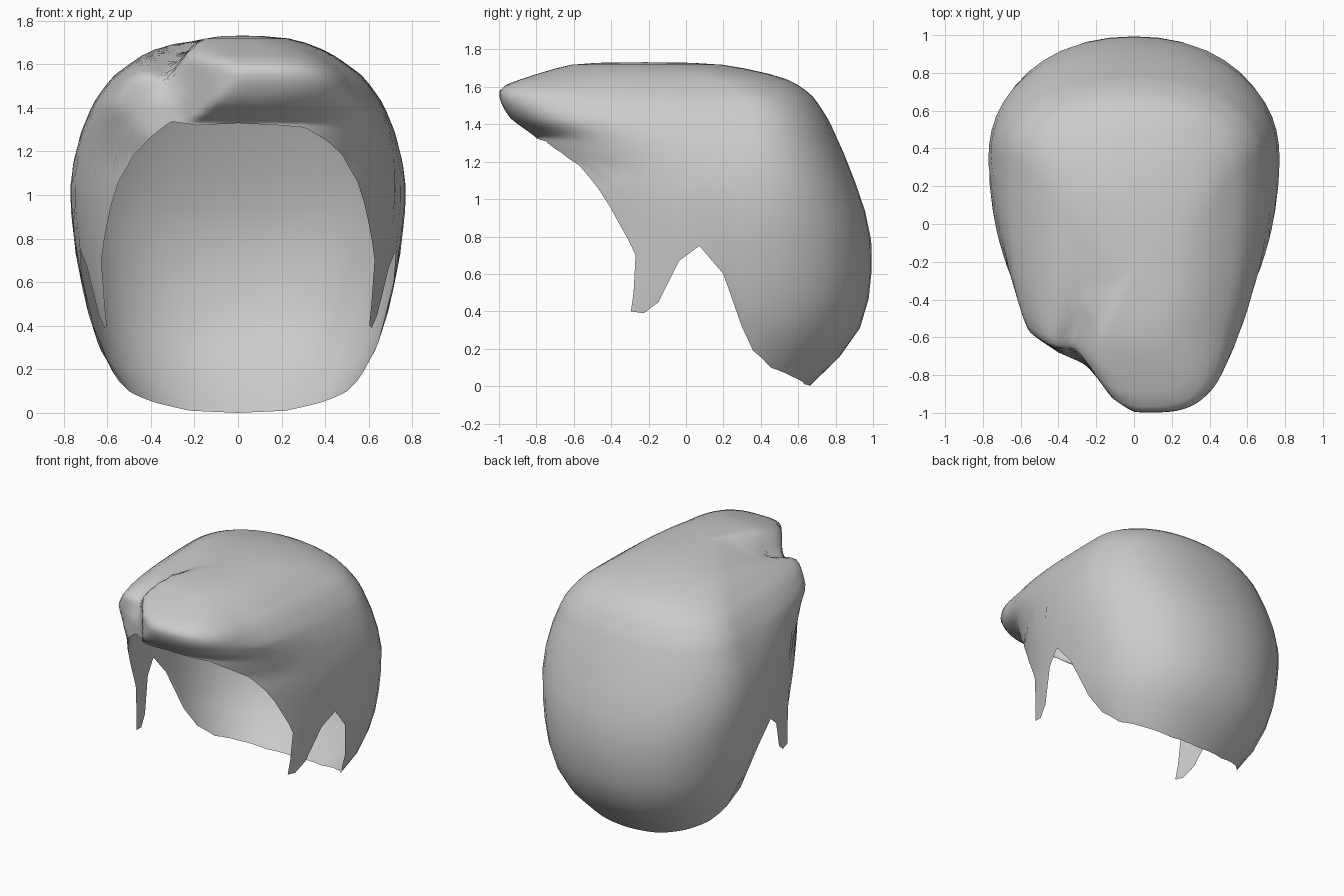
import bpy, bmesh, math
from math import sin, cos, radians, exp

if "Cube" in bpy.data.objects:
    bpy.data.objects.remove(bpy.data.objects["Cube"])


def interp(table, v):
    """Piecewise linear lookup of a row of values."""
    if v <= table[0][0]:
        return table[0][1:]
    for a, b in zip(table, table[1:]):
        if v <= b[0]:
            t = (v - a[0]) / (b[0] - a[0])
            return [p + (q - p) * t for p, q in zip(a[1:], b[1:])]
    return table[-1][1:]


def ramp(v, lo, hi):
    return min(1, max(0, (v - lo) / (hi - lo)))


# Horizontal slices of the hair volume: z, half width, front y, back y, centre y
SLICES = [
    (0.00, .42, -1.15, .66, .35), (0.13, .54, -1.15, .80, .35),
    (0.28, .63, -1.15, .92, .35), (0.40, .67, -1.12, .96, .35),
    (0.50, .70, -.95, .985, .35), (0.73, .745, -.80, 1.0, .35),
    (0.95, .77, -.80, .955, .35), (1.10, .77, -.83, .905, .35),
    (1.25, .735, -.80, .845, .35), (1.33, .71, -.80, .81, .35),
    (1.43, .66, -.94, .76, .35), (1.50, .61, -.985, .715, .33),
    (1.55, .57, -1.0, .68, .30), (1.60, .50, -1.0, .62, .24),
    (1.65, .43, -.86, .53, .15), (1.69, .345, -.73, .37, .02),
    (1.72, .24, -.62, .20, -.12), (1.73, .12, -.50, .05, -.20),
]

# Lower edge: angle from the front, height (sideburn, ear notch, nape)
HEM = [
    (0, 1.33), (15, 1.32), (24, 1.31), (32, 1.25), (39, 1.18), (45.5, 1.06),
    (52, .87), (58, .70), (61, .50), (64, .40), (67, .39), (69, .45),
    (71, .67), (76, .75), (83, .60), (88, .32), (91, .19), (104, .10),
    (126, .05), (150, .01), (180, 0.0),
]
# Front limit of the shorter lobe left of the parting: x, y
LOBE = [(-.75, -.45), (-.58, -.56), (-.40, -.68), (-.24, -.75),
        (-.12, -.92), (0, -1.0)]


def surface(angle, z):
    """Point on the hair at a signed angle from the front and a height."""
    w, front, back, c = interp(SLICES, z)
    s, k = sin(radians(angle)), cos(radians(angle))
    # the fringe is squarer in plan than the rest of the head
    n = 2 + .9 * ramp(z, 1.15, 1.4) if k > 0 else 2.2
    r = (abs(s) ** n + abs(k) ** n) ** (-1 / n)
    x = w * s * r
    y = c - (c - front if k > 0 else back - c) * k * r
    # tip of the long lobe leans slightly to the right
    x += .08 * ramp(-y, .6, 1.0) * ramp(z, 1.35, 1.5)
    if x < 0 and y < 0 and z > 1.0:
        y = max(y, interp(LOBE, x)[0])
    # parting: a groove deepest at the front, fading over the crown
    path = -.16 - .18 * (.1 - y)
    fade = ramp(-y, -.15, .6) * ramp(z, 1.42, 1.7)
    g = exp(-((x - path) / (.05 if x > path else .1)) ** 2) * fade
    low = .03 * fade * ramp(path - x, -.03, .03)
    y += .1 * g * ramp(-y, .4, .65)
    return x, y, z - .10 * g - low


# Columns around the head: hem corners plus evenly spaced fillers
half = sorted({h[0] for h in HEM} |
              {4, 8, 11, 13, 17, 19, 21.5, 26, 28, 30, 34, 36.5, 42, 49, 55,
               97, 111, 118, 134, 142, 160, 170})
angles = [-v for v in reversed(half) if 0 < v < 180] + half
TOP = [1.43, 1.47, 1.51, 1.55, 1.58, 1.61, 1.64, 1.67, 1.70, 1.72, 1.73]
LOW = 9

bm = bmesh.new()
columns = []
for ang in angles:
    hem = interp(HEM, abs(ang))[0] + .03 * max(0, 1 - abs(ang + 25) / 10)
    zs = [hem + (1.40 - hem) * i / LOW for i in range(LOW + 1)] + TOP
    columns.append([bm.verts.new(surface(ang, z)) for z in zs])
crown = bm.verts.new((.02, -.22, 1.732))
for i, col in enumerate(columns):
    nxt = columns[(i + 1) % len(columns)]
    for j in range(len(col) - 1):
        bm.faces.new((col[j], nxt[j], nxt[j + 1], col[j + 1]))
    bm.faces.new((col[-1], nxt[-1], crown))

# Soften the upper shell while keeping the hem
upper = [v for col in columns for v in col[LOW - 2:] if not v.is_boundary]
for _ in range(2):
    bmesh.ops.smooth_vert(bm, verts=upper, factor=.3, use_axis_x=True,
                          use_axis_y=True, use_axis_z=True)
bmesh.ops.recalc_face_normals(bm, faces=bm.faces)
# Open shell: make sure the crown faces upward
if crown.link_faces[0].normal.z < 0:
    bmesh.ops.reverse_faces(bm, faces=bm.faces)

mesh = bpy.data.meshes.new("hair")
bm.to_mesh(mesh)
bm.free()
hair = bpy.data.objects.new("hair", mesh)
bpy.context.collection.objects.link(hair)
bpy.context.view_layer.objects.active = hair
hair.select_set(True)
bpy.ops.object.shade_smooth_by_angle(angle=radians(60))
